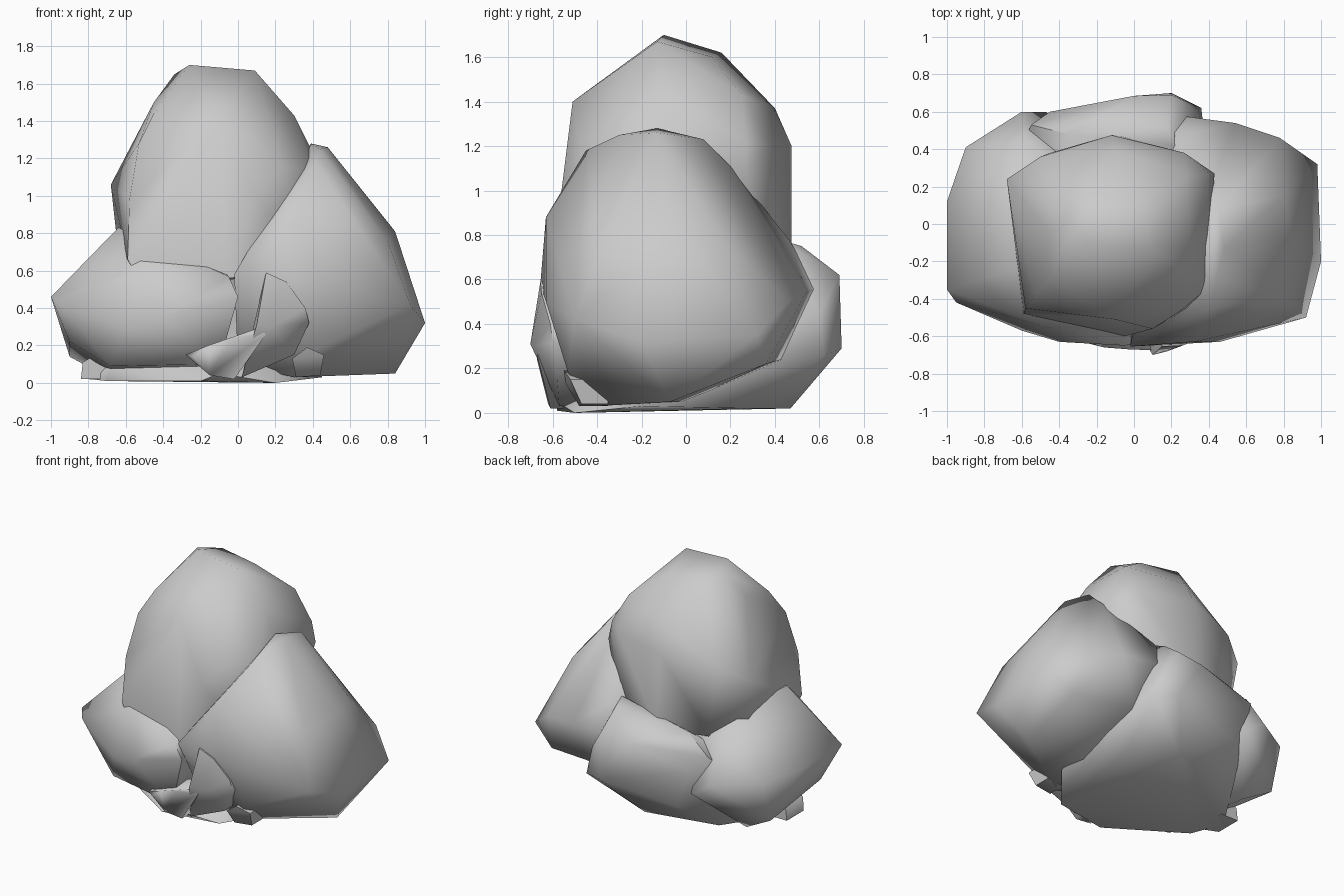
import bpy, bmesh
from math import radians


def rock(name, points, angle=64):
    """Faceted boulder: convex hull around its corner points, softly shaded."""
    bm = bmesh.new()
    for p in points:
        bm.verts.new(p)
    res = bmesh.ops.convex_hull(bm, input=bm.verts[:])
    junk = {g for g in res["geom_interior"] + res["geom_unused"]
            if isinstance(g, bmesh.types.BMVert)}
    bmesh.ops.delete(bm, geom=list(junk), context='VERTS')
    bmesh.ops.recalc_face_normals(bm, faces=bm.faces[:])
    me = bpy.data.meshes.new(name)
    bm.to_mesh(me)
    bm.free()
    ob = bpy.data.objects.new(name, me)
    bpy.context.collection.objects.link(ob)
    bpy.ops.object.select_all(action='DESELECT')
    ob.select_set(True)
    bpy.context.view_layer.objects.active = ob
    bpy.ops.object.shade_smooth_by_angle(angle=radians(angle))
    return ob


def chip(name, front, back):
    """Small stone: front corner points pushed straight back into the pile."""
    return rock(name, front + [(x, back, z) for x, y, z in front])


# Tall middle boulder
rock("tall_boulder", [
    (-.26, -.10, 1.70), (.09, -.13, 1.67), (-.34, .02, 1.65), (.05, .12, 1.60),
    (-.24, .16, 1.62), (-.10, -.51, 1.40), (-.45, -.05, 1.50), (.28, .25, 1.43),
    (.30, -.12, 1.43), (.39, -.14, 1.25), (.40, .27, 1.22), (.43, .27, 1.08),
    (.40, -.34, 1.14), (.24, -.47, 1.15), (-.10, .40, 1.37), (-.12, .475, 1.20),
    (-.10, .475, .65), (.27, .38, 1.20), (.25, .38, .65), (-.68, .24, 1.06),
    (-.64, .20, .70), (-.50, .36, 1.15), (-.45, .38, .65), (-.45, -.30, 1.44),
    (-.53, -.38, 1.28), (-.58, -.45, .98), (-.59, -.48, .66), (-.50, -.50, .50),
    (-.05, -.60, .56), (.10, -.56, 1.00), (.38, -.40, .60)])

# Large right boulder
rock("right_boulder", [
    (.39, -.13, 1.28), (.48, -.13, 1.26), (.45, .08, 1.23), (.42, .21, 1.10),
    (.44, -.30, 1.25), (.41, -.45, 1.18), (.32, -.63, .88), (-.02, -.655, .58),
    (.42, -.53, .18), (.46, -.63, .50), (.92, -.50, .42), (.80, -.38, .76),
    (.84, -.05, .81), (.80, .15, .80), (1.0, -.20, .32), (.98, .32, .35),
    (.78, .46, .50), (.54, .54, .54), (.20, .585, .56), (.84, -.07, .05),
    (.82, .36, .22), (.35, .43, .24), (.30, -.42, .03), (.20, .00, .05),
    (.00, -.40, .10), (.22, .47, .77)])

# Left boulder
rock("left_boulder", [
    (-1.0, -.35, .46), (-1.0, .12, .46), (-.64, -.24, .83), (-.60, .16, .83),
    (-.95, -.42, .42), (-.60, -.57, .30), (-.40, -.63, .35), (-.05, -.65, .57),
    (-.50, -.54, .62), (.00, -.64, .46), (-.10, -.60, .10), (-.68, -.45, .09),
    (-.90, -.25, .22), (-.90, .32, .14), (-.90, .41, .44), (-.60, .60, .42),
    (-.47, .60, .32), (-.68, .28, .02), (-.58, .45, .66), (-.20, .20, .70),
    (-.20, .30, .20)])

# Low back boulder whose flat underside carries the pile
rock("back_boulder", [
    (-.55, .53, .58), (-.45, .60, .48), (.00, .685, .60), (.20, .69, .62),
    (.20, .70, .29), (.33, .60, .45), (.36, .62, .26), (.22, .42, .78),
    (.18, .52, .75), (-.35, .48, .70), (-.34, .60, .20), (-.53, .38, .03),
    (-.80, -.05, .02), (-.70, -.26, .01), (-.20, -.58, .01), (.20, -.50, .00),
    (.45, -.20, .03), (.30, .30, .02), (.00, .47, .02), (-.68, -.30, .08),
    (-.10, -.58, .05)])

# Small stones at the foot
chip("leaning_chip", [(-.28, -.62, .15), (-.24, -.64, .14), (-.15, -.62, .04),
                      (-.02, -.61, .02), (.15, -.67, .26), (.10, -.675, .29),
                      (-.03, -.67, .24), (-.16, -.66, .20)], -.45)
chip("upright_chip", [(.13, -.66, .45), (.15, -.655, .59), (.26, -.65, .54),
                      (.36, -.61, .40), (.38, -.60, .32), (.30, -.58, .15),
                      (.02, -.57, .03), (.10, -.70, .31), (.18, -.68, .30)], -.42)
chip("right_pebble", [(.31, -.48, .03), (.44, -.47, .04), (.46, -.52, .15),
                      (.37, -.55, .19), (.29, -.54, .13)], -.35)
chip("left_pebble", [(-.84, -.14, .02), (-.70, -.20, .02), (-.71, -.20, .09),
                     (-.78, -.17, .14), (-.83, -.15, .11)], .05)
